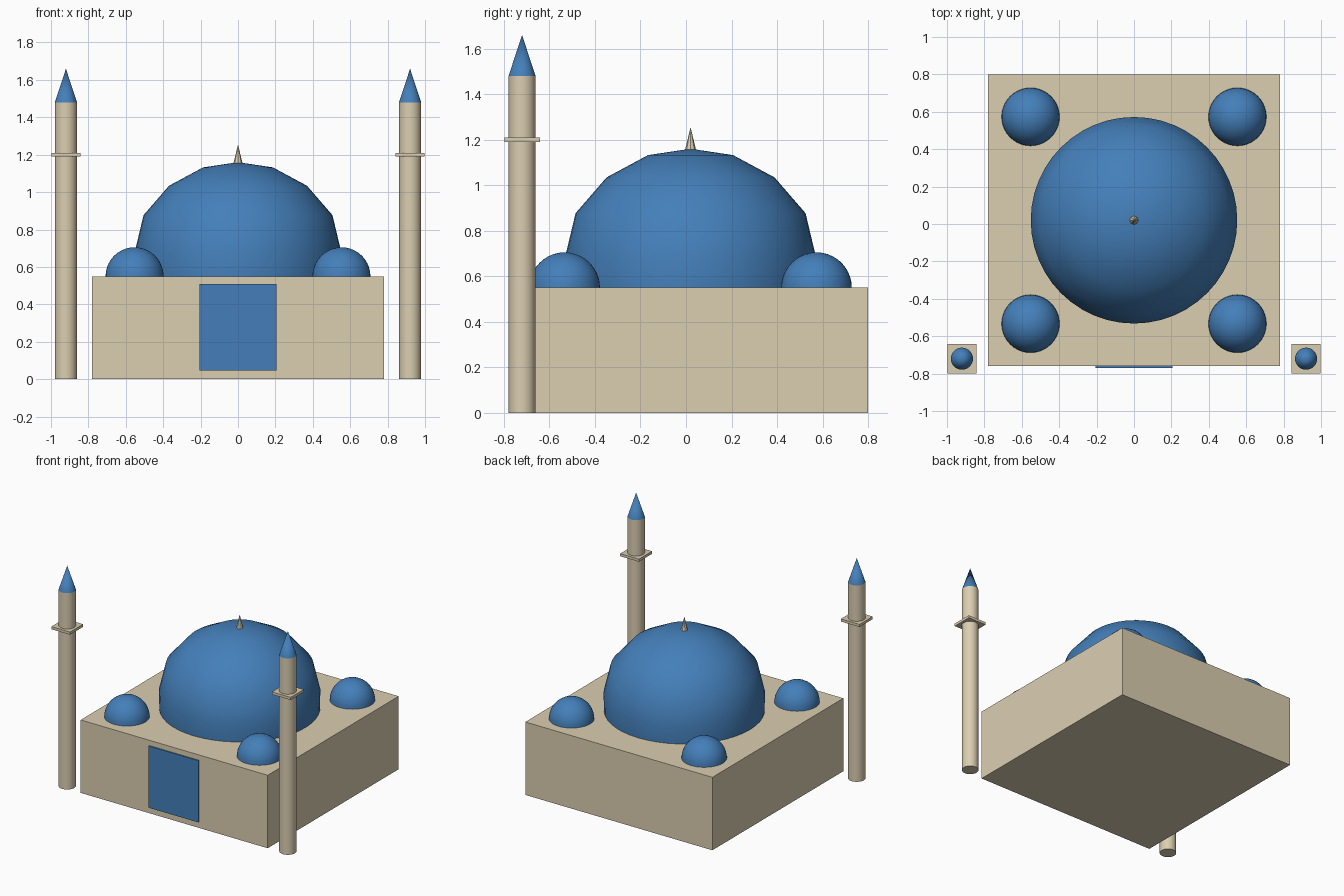
import bpy, bmesh, math

cube = bpy.data.objects.get("Cube")
if cube:
    bpy.data.objects.remove(cube, do_unlink=True)


def material(name, rgb):
    mat = bpy.data.materials.new(name)
    mat.use_nodes = True
    color = (*rgb, 1)
    mat.diffuse_color = color
    mat.node_tree.nodes["Principled BSDF"].inputs["Base Color"].default_value = color
    return mat


STONE = material("sandstone", (0.71, 0.62, 0.44))
BLUE = material("dome_blue", (0.058, 0.213, 0.49))
CENTER_Y = 0.02   # middle of the hall
ROOF = 0.55       # roof height


def finish(bm, name, mat, location, smooth=True):
    bmesh.ops.recalc_face_normals(bm, faces=bm.faces)
    mesh = bpy.data.meshes.new(name)
    bm.to_mesh(mesh)
    bm.free()
    mesh.materials.append(mat)
    obj = bpy.data.objects.new(name, mesh)
    obj.location = location
    bpy.context.collection.objects.link(obj)
    if smooth:
        bpy.ops.object.select_all(action="DESELECT")
        obj.select_set(True)
        bpy.context.view_layer.objects.active = obj
        bpy.ops.object.shade_smooth_by_angle(angle=math.radians(35))
    return obj


def box(name, mat, size, location):
    bm = bmesh.new()
    bmesh.ops.create_cube(bm, size=1)
    bmesh.ops.scale(bm, vec=size, verts=bm.verts)
    return finish(bm, name, mat, location, smooth=False)


def lathe(name, mat, profile, location, sides=40):
    """Spin (radius, height) points around the vertical axis."""
    bm = bmesh.new()
    verts = [bm.verts.new((r, 0, z)) for r, z in profile]
    edges = [bm.edges.new(pair) for pair in zip(verts, verts[1:])]
    bmesh.ops.spin(bm, geom=verts + edges, cent=(0, 0, 0), axis=(0, 0, 1),
                   angle=math.tau, steps=sides, use_merge=False)
    bmesh.ops.remove_doubles(bm, verts=bm.verts, dist=0.0001)
    return finish(bm, name, mat, location)


# Hall and door panel
box("hall", STONE, (1.56, 1.56, ROOF), (0, CENTER_Y, ROOF / 2))
box("door", BLUE, (0.414, 0.009, 0.465), (0, -0.7645, 0.2775))

# Main dome and finial
lathe("main_dome", BLUE,
      [(0, ROOF), (0.549, ROOF), (0.552, 0.68), (0.505, 0.877),
       (0.369, 1.034), (0.187, 1.132), (0, 1.16)],
      (0, CENTER_Y, 0), sides=48)
lathe("finial", STONE, [(0, 0), (0.024, 0), (0, 0.1)],
      (0, CENTER_Y, 1.155), sides=8)

# Corner domes
RINGS = 10
quarter = [(0.155 * math.cos(a), 0.155 * math.sin(a))
           for a in (i * math.pi / 2 / RINGS for i in range(RINGS + 1))]
for side, sx in (("left", 1), ("right", -1)):
    for end, sy in (("front", -1), ("back", 1)):
        lathe(f"corner_dome_{end}_{side}", BLUE, [(0, 0)] + quarter,
              (sx * 0.553, CENTER_Y + sy * 0.553, ROOF))

# Minarets
for side, sx in (("left", 1), ("right", -1)):
    x, y = sx * 0.92, -0.72
    lathe(f"minaret_shaft_{side}", STONE,
          [(0, 0), (0.059, 0), (0.059, 1.48), (0, 1.48)], (x, y, 0), sides=32)
    box(f"minaret_balcony_{side}", STONE, (0.156, 0.156, 0.02), (x, y, 1.2))
    lathe(f"minaret_spire_{side}", BLUE,
          [(0, 0), (0.059, 0), (0, 0.18)], (x, y, 1.48), sides=32)
